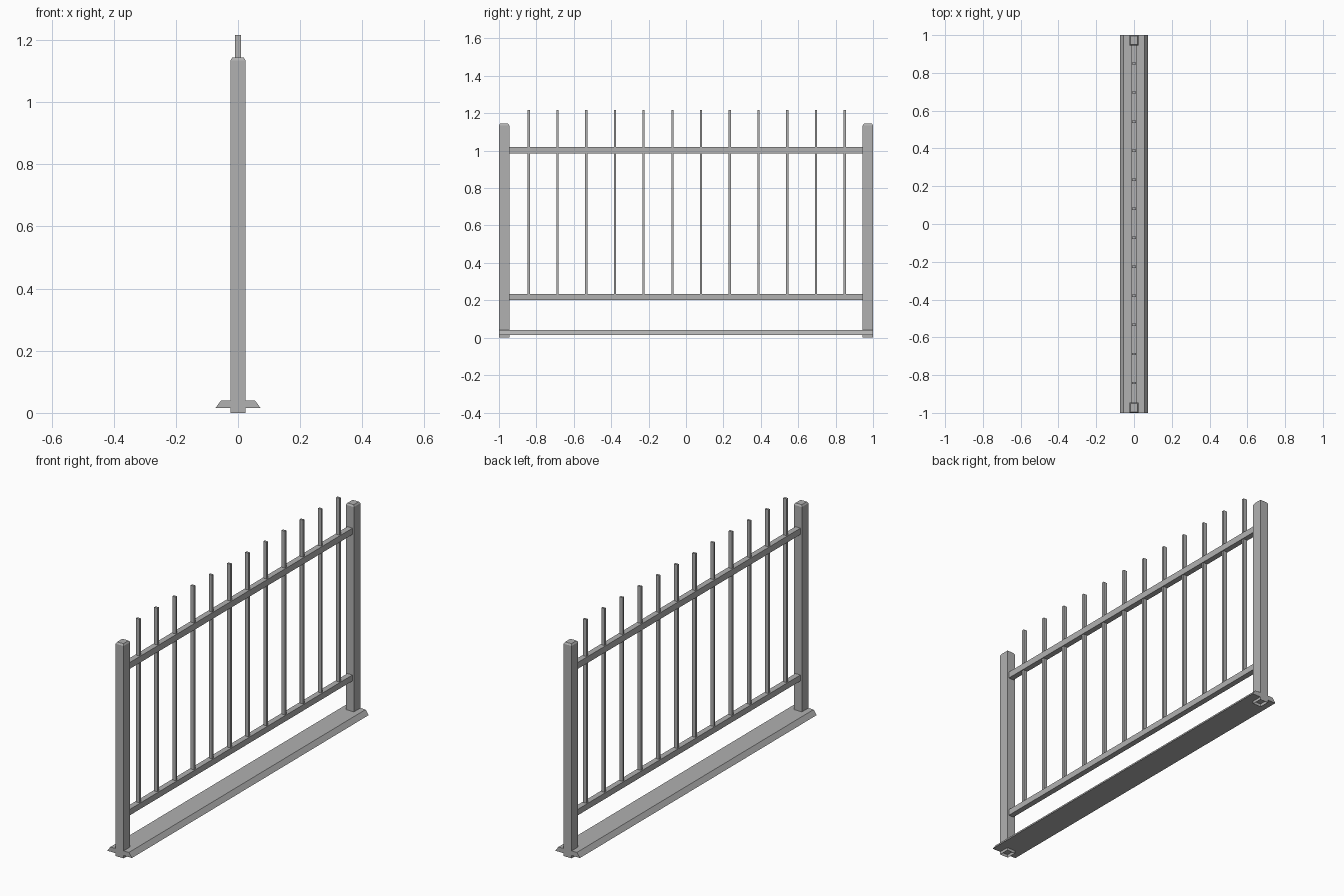
import bpy, bmesh

if "Cube" in bpy.data.objects:
    bpy.data.objects.remove(bpy.data.objects["Cube"], do_unlink=True)

# Single painted metal colour
metal = bpy.data.materials.new("grey_metal")
metal.use_nodes = True
grey = (0.44, 0.44, 0.44, 1)
metal.diffuse_color = grey
metal.node_tree.nodes["Principled BSDF"].inputs["Base Color"].default_value = grey


def make_object(name, bm):
    bmesh.ops.recalc_face_normals(bm, faces=bm.faces)
    mesh = bpy.data.meshes.new(name)
    bm.to_mesh(mesh)
    bm.free()
    mesh.materials.append(metal)
    obj = bpy.data.objects.new(name, mesh)
    bpy.context.collection.objects.link(obj)
    return obj


def new_box(x, y, z):
    """Box between (low, high) limits on each axis."""
    bm = bmesh.new()
    bmesh.ops.create_cube(bm, size=1)
    for v in bm.verts:
        v.co = [lim[1] if c > 0 else lim[0] for c, lim in zip(v.co, (x, y, z))]
    return bm


# Base strip with sloping long sides
bm = new_box((-0.073, 0.073), (-1, 1), (0.015, 0.04))
for v in bm.verts:
    if v.co.z > 0.03:
        v.co.x *= 0.75
make_object("base_strip", bm)

# End posts: shallow tapered cap, hollow foot
for name, y in (("front_post", (-1, -0.945)), ("back_post", (0.945, 1))):
    bm = new_box((-0.024, 0.024), y, (0, 1.135))
    bm.faces.ensure_lookup_table()
    top = max(bm.faces, key=lambda f: f.calc_center_median().z)
    foot = min(bm.faces, key=lambda f: f.calc_center_median().z)
    bmesh.ops.inset_individual(bm, faces=[top], thickness=0.008)
    for v in top.verts:
        v.co.z += 0.009
    bmesh.ops.inset_individual(bm, faces=[foot], thickness=0.008)
    for v in foot.verts:
        v.co.z += 0.06
    make_object(name, bm)

# Horizontal rails between the posts
for name, z in (("lower_rail", (0.203, 0.235)), ("upper_rail", (0.986, 1.02))):
    make_object(name, new_box((-0.015, 0.015), (-0.945, 0.945), z))

# Evenly spaced upright pickets
count, spacing = 12, 0.1537
for i in range(count):
    y = 0.004 + (i - (count - 1) / 2) * spacing
    make_object(f"picket_{i + 1}", new_box((-0.01, 0.01), (y - 0.006, y + 0.006), (0.22, 1.217)))
